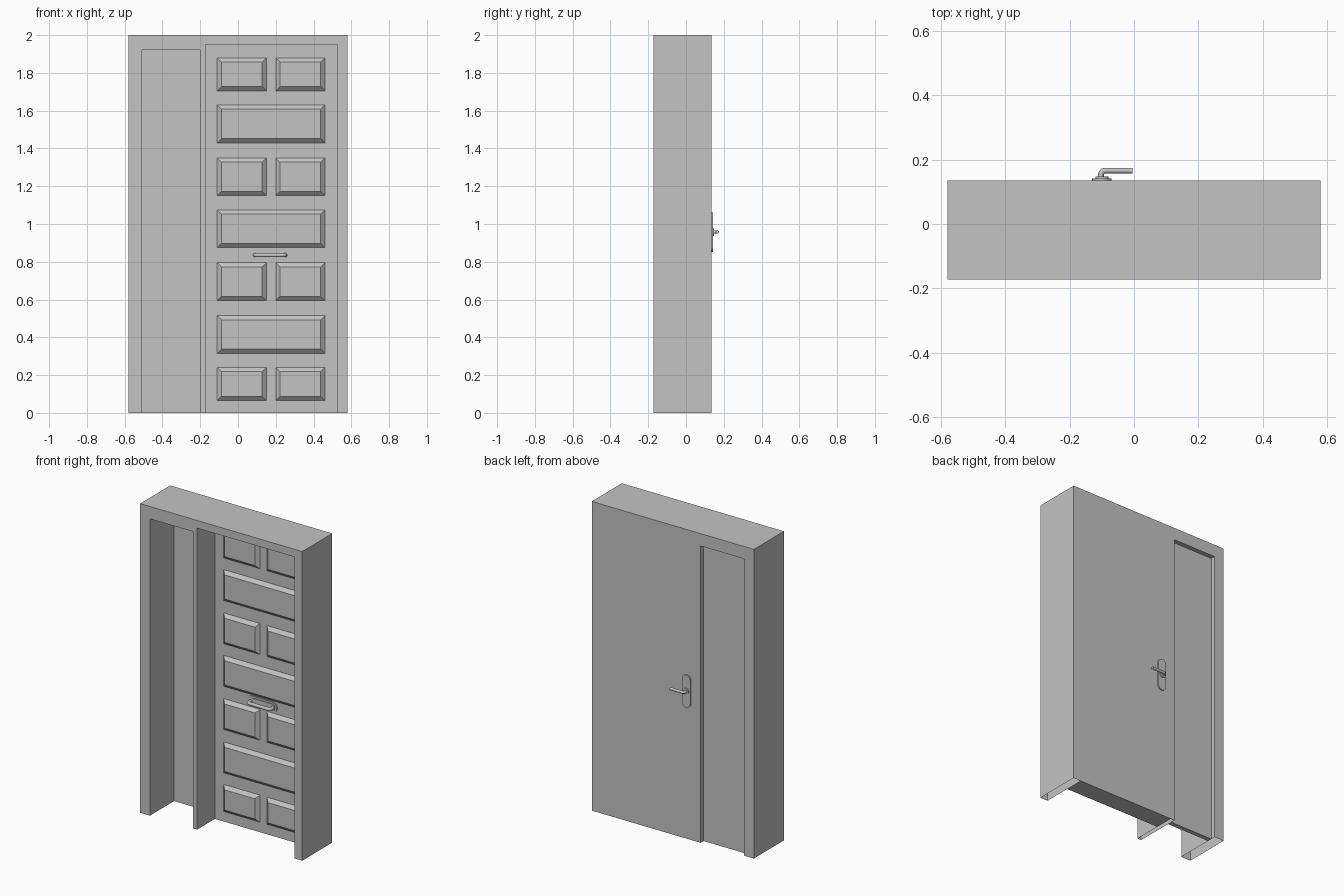
import bpy, bmesh, math
from mathutils import Vector

cube = bpy.data.objects.get("Cube")
if cube:
    bpy.data.objects.remove(cube, do_unlink=True)

GREY = (0.55, 0.55, 0.55, 1)
grey = bpy.data.materials.new("plain grey")
grey.use_nodes = True
grey.diffuse_color = GREY
grey.node_tree.nodes["Principled BSDF"].inputs["Base Color"].default_value = GREY


def finish(name, bm):
    bmesh.ops.recalc_face_normals(bm, faces=bm.faces)
    mesh = bpy.data.meshes.new(name)
    bm.to_mesh(mesh)
    bm.free()
    mesh.materials.append(grey)
    obj = bpy.data.objects.new(name, mesh)
    bpy.context.collection.objects.link(obj)
    return obj


def extrude(bm, outline, y0, y1, inset=0):
    """Extrude an x-z outline from y0 to y1, optionally chamfering the y1 end."""
    base = bm.faces.new([bm.verts.new((x, y0, z)) for x, z in outline])
    cap = bmesh.ops.extrude_face_region(bm, geom=[base])["geom"]
    verts = [v for v in cap if isinstance(v, bmesh.types.BMVert)]
    for v in verts:
        v.co.y = y1
    if inset:
        mid = sum((v.co for v in verts), Vector()) / len(verts)
        for v in verts:
            v.co.x -= math.copysign(inset, v.co.x - mid.x)
            v.co.z -= math.copysign(inset, v.co.z - mid.z)


def rect(x0, x1, z0, z1):
    return [(x0, z0), (x1, z0), (x1, z1), (x0, z1)]


def stadium(cx, cz, half_len, r, upright):
    pts = []
    for side in (1, -1):
        for i in range(13):
            a = math.pi * (i / 12 - 0.5)
            u = side * (half_len - r + r * math.cos(a))
            v = side * r * math.sin(a)
            pts.append((cx - v, cz + u) if upright else (cx + u, cz + v))
    return pts


def tube(name, points, radius):
    """Round bar following a path with softened corners."""
    path = [Vector(points[0])]
    for a, b, c in zip(points, points[1:], points[2:]):
        a, b, c = Vector(a), Vector(b), Vector(c)
        p, q = (b + (e - b).normalized() * 0.016 for e in (a, c))
        path += [p.lerp(b, t).lerp(b.lerp(q, t), t) for t in (i / 6 for i in range(7))]
    path.append(Vector(points[-1]))
    curve = bpy.data.curves.new(name, "CURVE")
    curve.dimensions = "3D"
    curve.bevel_depth = radius
    curve.bevel_resolution = 3
    curve.use_fill_caps = True
    spline = curve.splines.new("POLY")
    spline.points.add(len(path) - 1)
    for point, co in zip(spline.points, path):
        point.co = (*co, 1)
    spline.use_smooth = True
    curve.materials.append(grey)
    obj = bpy.data.objects.new(name, curve)
    bpy.context.collection.objects.link(obj)


FRONT, BACK, DOOR = -0.172, 0.135, 0.01

# Frame with two openings, open underneath
bm = bmesh.new()
extrude(bm, [(-0.58, 0), (-0.51, 0), (-0.51, 1.92), (-0.2, 1.92), (-0.2, 0), (-0.172, 0),
             (-0.172, 1.95), (0.525, 1.95), (0.525, 0), (0.58, 0), (0.58, 2), (-0.58, 2)],
        FRONT, BACK)
bmesh.ops.recalc_face_normals(bm, faces=bm.faces)
under = [f for f in bm.faces if all(v.co.z < 0.001 for v in f.verts)]
bmesh.ops.delete(bm, geom=under, context="FACES")
finish("frame", bm)

# Narrow fixed side panel
bm = bmesh.new()
extrude(bm, rect(-0.51, -0.2, 0, 1.92), 0.075, 0.105)
finish("side_panel", bm)

# Door leaf
bm = bmesh.new()
extrude(bm, rect(-0.172, 0.525, 0, 1.95), DOOR, BACK)
finish("door_leaf", bm)

# Raised panels: pairs and wide ones alternate
bm = bmesh.new()
rows = [(0.065, 0.24), (0.315, 0.515), (0.595, 0.795), (0.875, 1.075),
        (1.15, 1.35), (1.43, 1.63), (1.705, 1.88)]
for i, (z0, z1) in enumerate(rows):
    for x0, x1 in ([(-0.11, 0.46)] if i % 2 else [(-0.11, 0.15), (0.2, 0.46)]):
        extrude(bm, rect(x0, x1, z0, z1), DOOR, DOOR - 0.02, 0.022)
finish("raised_panels", bm)

# Front pull handle on its plate
bm = bmesh.new()
extrude(bm, stadium(0.17, 0.835, 0.105, 0.034, False), DOOR, DOOR - 0.006)
extrude(bm, stadium(0.17, 0.835, 0.093, 0.023, False), DOOR - 0.006, DOOR - 0.01)
finish("pull_plate", bm)
tube("pull_handle", [(0.09, DOOR, 0.835), (0.09, DOOR - 0.04, 0.835),
                     (0.25, DOOR - 0.04, 0.835), (0.25, DOOR, 0.835)], 0.011)

# Back lever handle on its plate
bm = bmesh.new()
extrude(bm, stadium(-0.1, 0.957, 0.105, 0.03, True), BACK, BACK + 0.007)
extrude(bm, stadium(-0.1, 0.957, 0.02, 0.0199, True), BACK + 0.007, BACK + 0.013)
finish("lever_plate", bm)
tube("lever_handle", [(-0.103, BACK, 0.957), (-0.103, BACK + 0.031, 0.957),
                      (-0.004, BACK + 0.031, 0.957)], 0.009)
